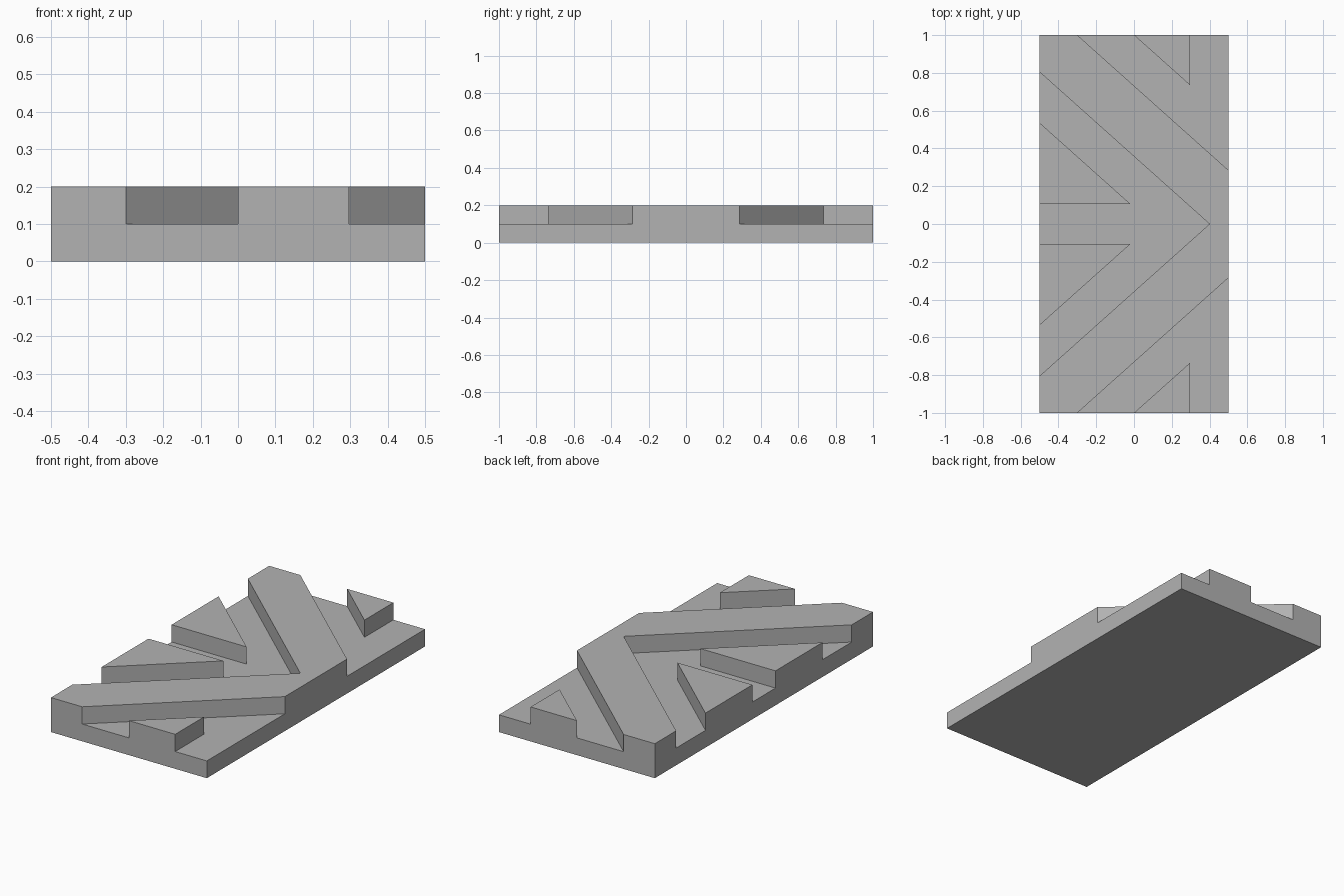
import bpy, bmesh

if "Cube" in bpy.data.objects:
    bpy.data.objects.remove(bpy.data.objects["Cube"])

SLOPE = 0.894      # direction of the diagonal grooves
FLOOR, TOP = 0.1, 0.2

grey = bpy.data.materials.new("stone grey")
grey.diffuse_color = (0.45, 0.45, 0.45, 1)
grey.use_nodes = True
grey.node_tree.nodes["Principled BSDF"].inputs["Base Color"].default_value = grey.diffuse_color


def prism(name, outline, z0, z1):
    """Extrude a flat outline into a solid."""
    bm = bmesh.new()
    face = bm.faces.new([bm.verts.new((x, y, z0)) for x, y in outline])
    out = bmesh.ops.extrude_face_region(bm, geom=[face], use_keep_orig=True)
    verts = [v for v in out["geom"] if isinstance(v, bmesh.types.BMVert)]
    bmesh.ops.translate(bm, verts=verts, vec=(0, 0, z1 - z0))
    bmesh.ops.recalc_face_normals(bm, faces=bm.faces)
    mesh = bpy.data.meshes.new(name)
    bm.to_mesh(mesh)
    bm.free()
    mesh.materials.append(grey)
    obj = bpy.data.objects.new(name, mesh)
    bpy.context.collection.objects.link(obj)
    return obj


# Slab
slab = prism("tread_slab", [(-0.5, -1), (0.5, -1), (0.5, 1), (-0.5, 1)], 0, TOP)

# Grooves outside the chevron, leaving a triangular block at each end
end = [(-0.3 - 0.1 / SLOPE, -1.1), (-0.1 / SLOPE, -1.1), (0.297, -1 + 0.297 * SLOPE),
       (0.297, -1.1), (0.6, -1.1), (0.6, -1 + 0.9 * SLOPE)]
# Groove inside the chevron, leaving two triangular blocks
half = [(-0.6, 0.106), (-0.019, 0.106), (-0.6, 0.106 + 0.581 * SLOPE), (-0.6, SLOPE)]
inner = half + [(0.4, 0)] + [(x, -y) for x, y in reversed(half)]

cutters = [prism("end_groove_front", end, FLOOR, 0.3),
           prism("end_groove_back", [(x, -y) for x, y in end], FLOOR, 0.3),
           prism("inner_groove", inner, FLOOR, 0.3)]

# Cut the grooves and drop the cutters
bpy.context.view_layer.objects.active = slab
for cutter in cutters:
    mod = slab.modifiers.new(cutter.name, "BOOLEAN")
    mod.operation = "DIFFERENCE"
    mod.solver = "EXACT"
    mod.object = cutter
    bpy.ops.object.modifier_apply(modifier=mod.name)
    bpy.data.objects.remove(cutter)
